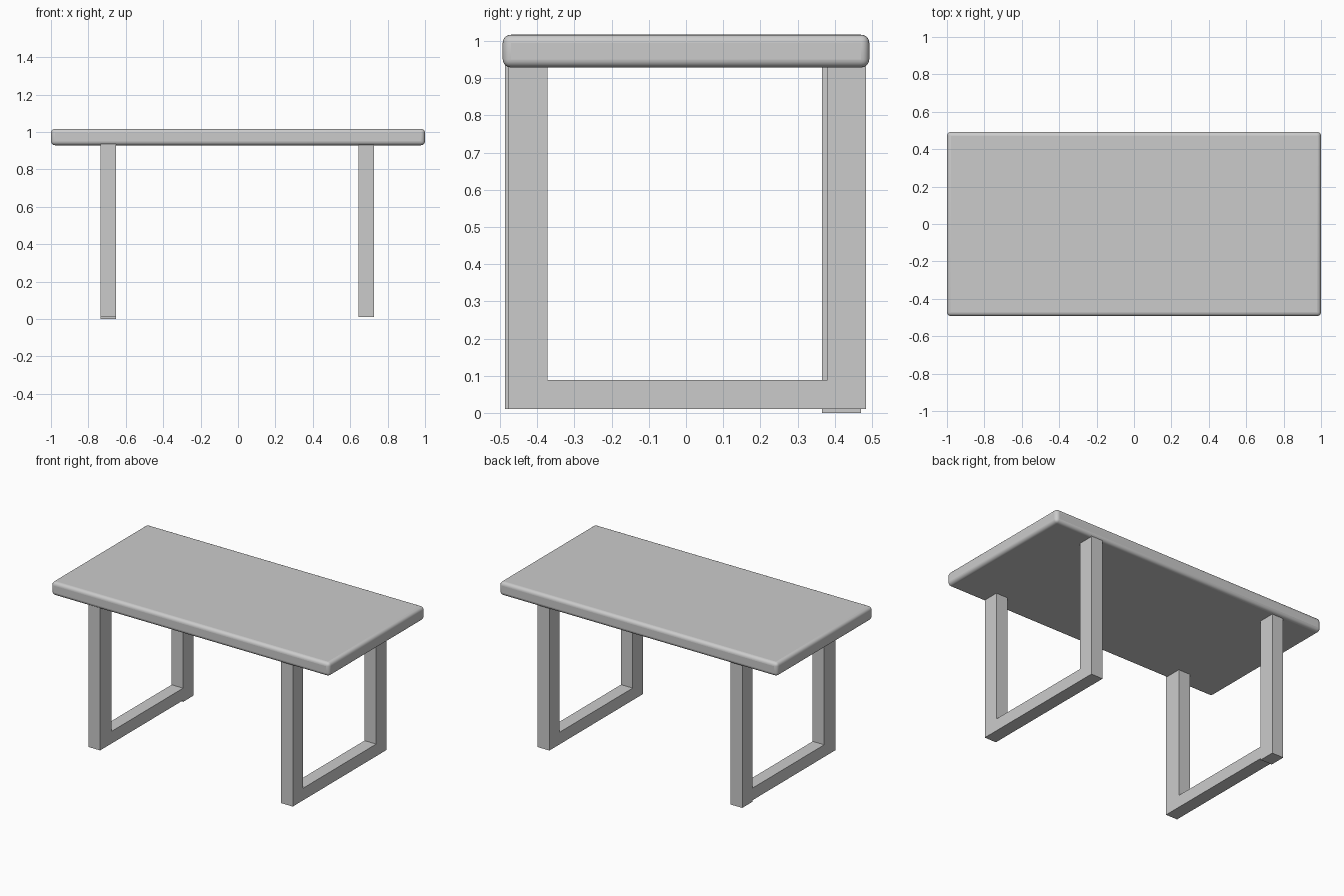
import bpy

if "Cube" in bpy.data.objects:
    bpy.data.objects.remove(bpy.data.objects["Cube"])


def box(name, x, y, z):
    """Box from (min, max) ranges on each axis."""
    bpy.ops.mesh.primitive_cube_add(size=1, location=[sum(r) / 2 for r in (x, y, z)])
    ob = bpy.context.object
    ob.name = name
    ob.scale = [r[1] - r[0] for r in (x, y, z)]
    bpy.ops.object.transform_apply(location=False, rotation=False, scale=True)
    return ob


# Table top with softly rounded edges
top = box("table_top", (-1, 1), (-0.493, 0.493), (0.929, 1.017))
bevel = top.modifiers.new("rounded_edges", 'BEVEL')
bevel.width = 0.022
bevel.segments = 5
bpy.ops.object.shade_smooth_by_angle()

# Two U-shaped leg frames: x range, front post y, back post y, back post foot height
frames = {
    "right": ((0.644, 0.728), (-0.477, -0.372), (0.380, 0.484), 0.01),
    "left": ((-0.734, -0.651), (-0.487, -0.372), (0.366, 0.470), 0.0),
}
for side, (x, front, back, foot) in frames.items():
    box(side + "_front_leg", x, front, (0.01, 0.94))
    box(side + "_back_leg", x, back, (foot, 0.94))
    # Floor rail joining the posts
    box(side + "_floor_rail", x, (front[1] - 0.01, back[0] + 0.01), (0.01, 0.089))
